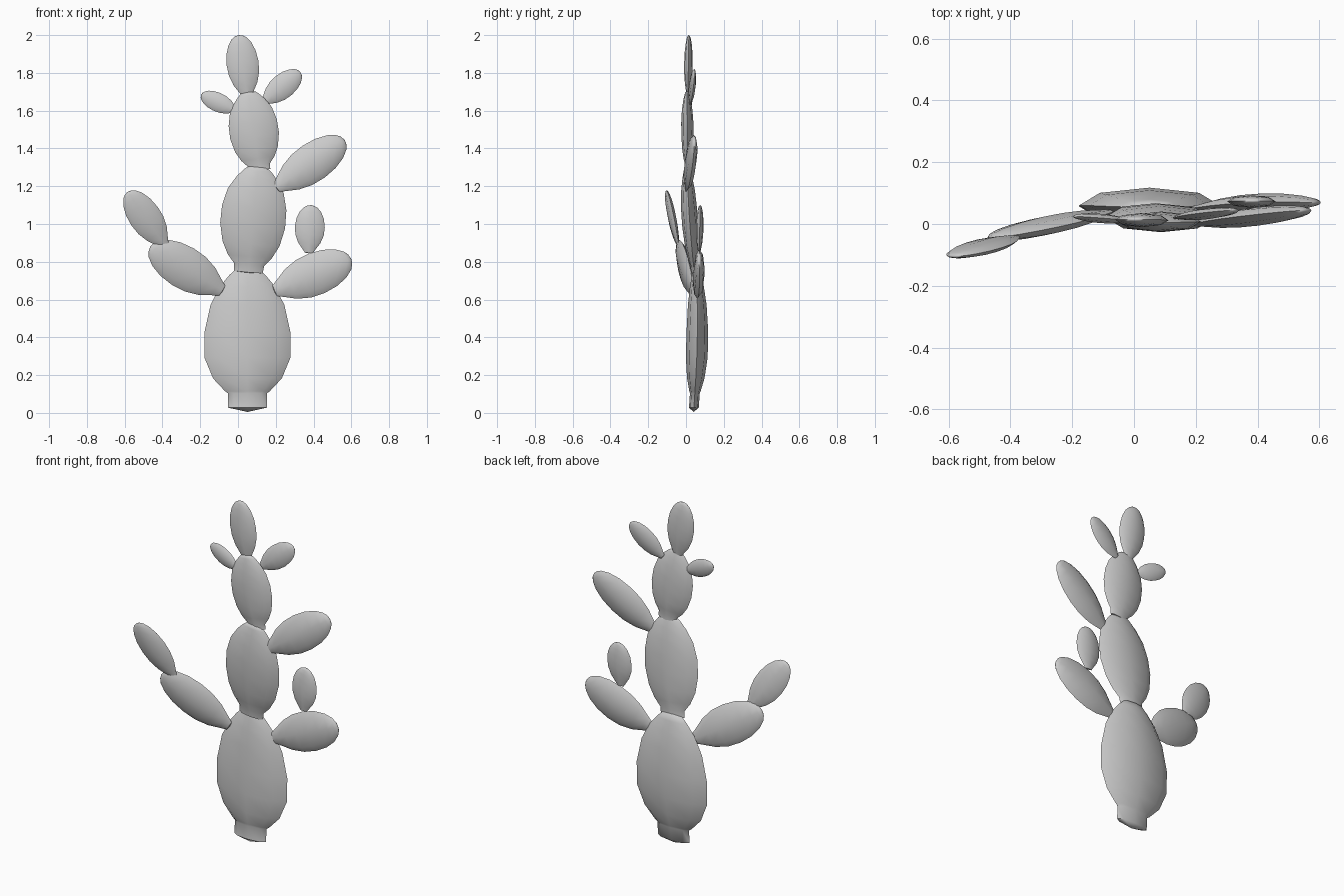
import bpy, bmesh, math
from mathutils import Vector

if "Cube" in bpy.data.objects:
    bpy.data.objects.remove(bpy.data.objects["Cube"])

SIDES = 8

# (fraction along the pad, fraction of full width)
TRUNK = [(0, 0), (0.03, 0.45), (0.13, 0.45), (0.145, 0.52), (0.235, 0.8), (0.38, 1),
         (0.56, 1), (0.75, 0.86), (0.88, 0.64), (0.96, 0.42), (1, 0.28), (1.01, 0)]
STEM = [(0, 0), (0.01, 0.44), (0.08, 0.46), (0.16, 0.68), (0.28, 0.88), (0.45, 1), (0.62, 0.99),
        (0.78, 0.86), (0.9, 0.62), (0.97, 0.42), (1, 0.3), (1.01, 0)]
LEAF = [(0, 0), (0.01, 0.27), (0.09, 0.45), (0.22, 0.75), (0.38, 0.95), (0.55, 1),
        (0.72, 0.92), (0.86, 0.72), (0.95, 0.46), (0.985, 0.25), (1, 0)]


def pad(name, base, tip, width, thick, profile, bow=0.0):
    """Loft flattened octagon rings from base to tip."""
    base, tip = Vector(base), Vector(tip)
    axis = (tip - base).normalized()
    side = axis.cross(Vector((0, 1, 0))).normalized()
    depth = side.cross(axis).normalized()
    bm = bmesh.new()
    rings = []
    for t, w in profile:
        c = base.lerp(tip, t) + Vector((0, bow * math.sin(math.pi * min(t, 1)), 0))
        if w == 0:
            rings.append([bm.verts.new(c)])
            continue
        rings.append([bm.verts.new(c + side * (math.cos(a) * w * width / 2)
                                   + depth * (math.sin(a) * w * thick / 2))
                      for a in (2 * math.pi * i / SIDES for i in range(SIDES))])
    for lo, hi in zip(rings, rings[1:]):
        for i in range(SIDES):
            j = (i + 1) % SIDES
            quad = [lo[i % len(lo)], lo[j % len(lo)], hi[j % len(hi)], hi[i % len(hi)]]
            bm.faces.new(list(dict.fromkeys(quad)))
    bmesh.ops.recalc_face_normals(bm, faces=bm.faces)
    mesh = bpy.data.meshes.new(name)
    bm.to_mesh(mesh)
    bm.free()
    ob = bpy.data.objects.new(name, mesh)
    bpy.context.collection.objects.link(ob)
    bpy.ops.object.select_all(action='DESELECT')
    ob.select_set(True)
    bpy.context.view_layer.objects.active = ob
    bpy.ops.object.shade_smooth_by_angle(angle=math.radians(50))


# central column of pads
pad("trunk_pad", (0.05, 0.04, 0.005), (0.05, 0.055, 0.76), 0.455, 0.115, TRUNK, 0.012)
pad("middle_pad", (0.055, 0.045, 0.74), (0.105, 0.005, 1.30), 0.345, 0.085, STEM, -0.005)
pad("upper_pad", (0.115, 0.01, 1.28), (0.055, 0.005, 1.695), 0.26, 0.065, STEM)
pad("top_pad", (0.05, 0.01, 1.67), (0.003, 0.015, 2.0), 0.17, 0.045, LEAF)

# small pads near the top
pad("top_right_bud", (0.135, 0.02, 1.645), (0.33, 0.045, 1.805), 0.13, 0.035, LEAF)
pad("top_left_bud", (-0.01, 0.01, 1.60), (-0.195, 0.025, 1.685), 0.1, 0.03, LEAF)

# right branches
pad("right_upper_pad", (0.20, 0.0, 1.19), (0.565, 0.045, 1.445), 0.205, 0.06, LEAF)
pad("right_lower_pad", (0.19, 0.05, 0.645), (0.60, 0.07, 0.815), 0.225, 0.06, LEAF, 0.008)
pad("right_bud", (0.375, 0.07, 0.845), (0.385, 0.075, 1.10), 0.158, 0.04, LEAF)

# left branches
pad("left_lower_pad", (-0.08, 0.04, 0.645), (-0.465, -0.045, 0.88), 0.225, 0.06, LEAF)
pad("left_upper_pad", (-0.385, -0.04, 0.885), (-0.585, -0.105, 1.17), 0.17, 0.042, LEAF)
